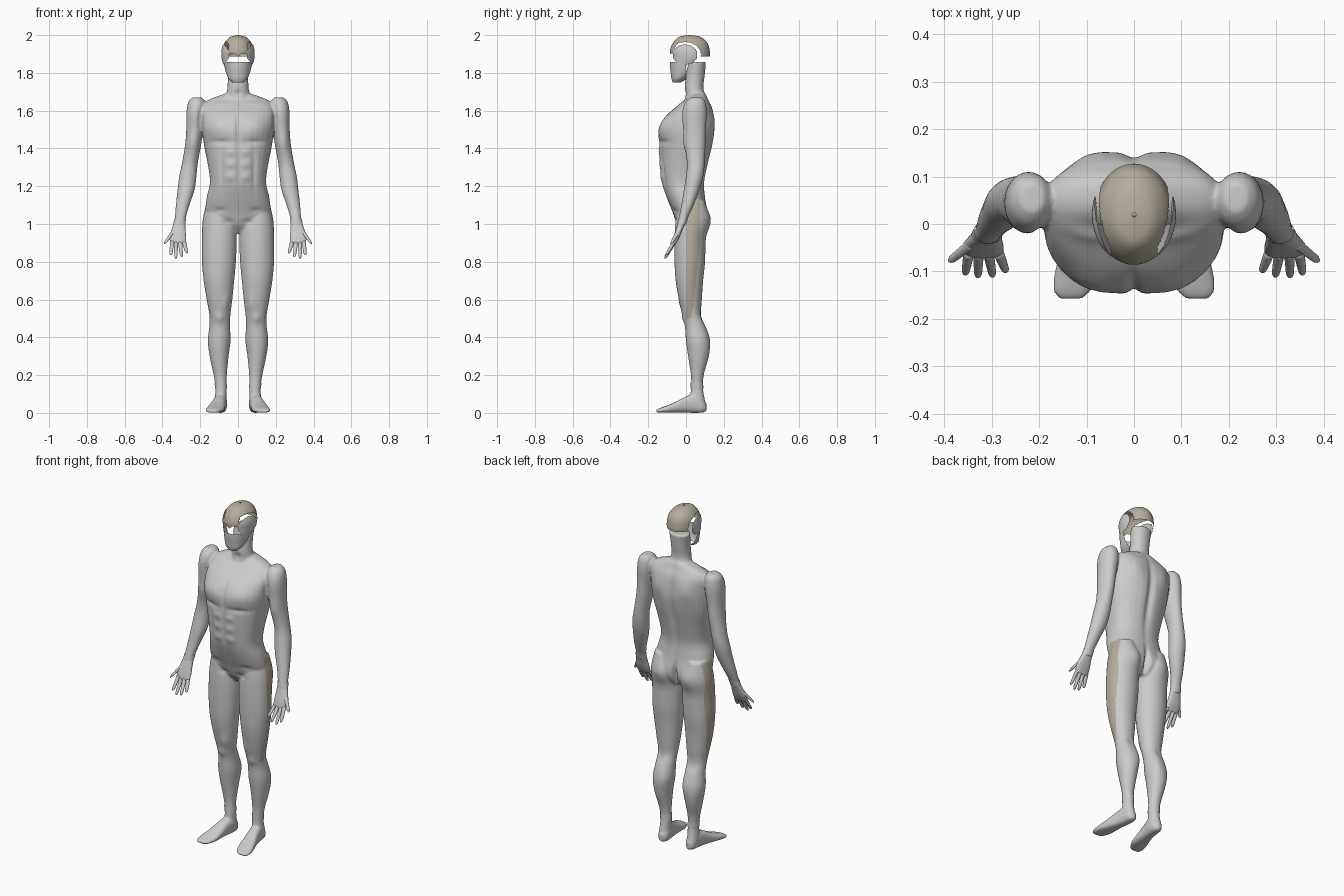
import bpy, bmesh, math


def spline(keys, steps):
    """Smooth Catmull-Rom rows through the key sections."""
    rows, last = [], len(keys) - 1
    for i in range(last):
        a, b, c, d = keys[max(i - 1, 0)], keys[i], keys[i + 1], keys[min(i + 2, last)]
        for k in range(steps):
            t = k / steps
            rows.append([q + .5 * t * (r - p + t * (2*p - 5*q + 4*r - s + t * (3*(q - r) + s - p)))
                         for p, q, r, s in zip(a, b, c, d)])
    return rows + [list(keys[-1])]


def loft(bm, keys, axis='z', n=2.0, side=1, sides=32, steps=5, cap=True):
    """Keys: position along axis, centre x, centre other, radius x, radius other."""
    rings = []
    for t, cx, co, rx, ro in spline(keys, steps):
        ring = []
        for j in range(sides):
            a = 2 * math.pi * (j + .5) / sides
            c, s = math.cos(a), math.sin(a)
            x = side * (cx + rx * math.copysign(abs(c) ** (2 / n), c))
            o = co + ro * math.copysign(abs(s) ** (2 / n), s)
            ring.append(bm.verts.new((x, o, t) if axis == 'z' else (x, t, o)))
        rings.append(ring)
    for r0, r1 in zip(rings, rings[1:]):
        for j in range(sides):
            k = (j + 1) % sides
            bm.faces.new((r0[j], r0[k], r1[k], r1[j]))
    if cap:
        bm.faces.new(rings[0])
        bm.faces.new(rings[-1])


def finish(bm, name, mat=None):
    bmesh.ops.recalc_face_normals(bm, faces=bm.faces)
    for f in bm.faces:
        f.smooth = True
    me = bpy.data.meshes.new(name)
    bm.to_mesh(me)
    bm.free()
    ob = bpy.data.objects.new(name, me)
    bpy.context.collection.objects.link(ob)
    if mat:
        me.materials.append(mat)
    return ob


tan = bpy.data.materials.new("tan_tendon")
tan.diffuse_color = (.47, .42, .34, 1)

# Body masses
torso = [(.95, 0, .035, .07, .045), (1.0, 0, .03, .14, .078), (1.06, 0, .022, .172, .092),
         (1.14, 0, 0, .166, .102), (1.22, 0, -.015, .149, .113), (1.32, 0, -.01, .16, .128),
         (1.42, 0, 0, .177, .142), (1.5, 0, .004, .19, .148), (1.57, 0, .02, .195, .127),
         (1.62, 0, .042, .19, .095), (1.655, 0, .055, .16, .065), (1.69, 0, .06, .07, .045)]
neck = [(1.6, 0, .05, .08, .07), (1.68, 0, .05, .066, .055), (1.72, 0, .043, .056, .05),
        (1.79, 0, .05, .055, .05), (1.858, 0, .06, .062, .046)]
leg = [(1.12, .105, .03, .06, .07), (1.02, .1, .033, .087, .088), (.92, .099, .022, .092, .083),
       (.8, .101, .02, .09, .081), (.7, .101, .018, .081, .073), (.6, .098, .023, .068, .061),
       (.52, .096, .031, .056, .05), (.46, .097, .049, .055, .055), (.38, .1, .063, .06, .063),
       (.3, .1, .066, .05, .055), (.2, .094, .06, .035, .034), (.13, .09, .058, .03, .032),
       (.06, .092, .06, .032, .042)]
foot = [(.108, .09, .03, .012, .02), (.09, .09, .036, .028, .034), (.05, .092, .05, .034, .05),
        (0, .1, .044, .036, .043), (-.05, .11, .031, .042, .03), (-.1, .12, .02, .047, .019),
        (-.14, .13, .013, .04, .012), (-.158, .134, .009, .024, .007)]
arm = [(1.67, .215, .055, .025, .03), (1.645, .218, .05, .045, .053), (1.59, .222, .045, .051, .065),
       (1.5, .23, .045, .044, .06), (1.42, .238, .048, .042, .055), (1.32, .255, .052, .042, .047),
       (1.25, .266, .045, .046, .046), (1.18, .275, .03, .045, .042), (1.1, .293, .008, .036, .033),
       (1.03, .306, -.015, .029, .024), (.99, .312, -.025, .03, .02)]
bm = bmesh.new()
loft(bm, torso, n=2.3)
loft(bm, neck)
for s in (1, -1):
    loft(bm, leg, side=s)
    loft(bm, foot, 'y', 2.6, s)
    loft(bm, arm, side=s)
ob = finish(bm, "body_source")
rm = ob.modifiers.new("fuse", 'REMESH')
rm.mode, rm.voxel_size = 'VOXEL', .006
sm = ob.modifiers.new("soften", 'SMOOTH')
sm.factor, sm.iterations = .5, 5
dg = bpy.context.evaluated_depsgraph_get()
fused = bpy.data.meshes.new_from_object(ob.evaluated_get(dg))
bpy.data.objects.remove(ob)

# Muscle relief: |x|, y, z, three radii, height
relief = [
    (.09, -.12, 1.52, .06, .07, .05, .009), (0, -.14, 1.5, .012, .05, .09, -.009),
    (.09, -.13, 1.435, .06, .06, .014, -.007), (0, -.14, 1.28, .009, .05, .13, -.006),
    (.085, -.13, 1.27, .012, .05, .12, -.006), (.16, .02, 1.43, .03, .07, .09, .005),
    (.08, .11, 1.02, .05, .05, .055, .012), (0, .12, 1.01, .014, .06, .07, -.028),
    (0, .14, 1.4, .022, .06, .22, -.016), (.09, .14, 1.55, .045, .04, .06, .009),
    (.1, -.04, 1.64, .06, .03, .012, .005), (.098, -.016, .5, .02, .02, .025, .006),
    (.07, -.02, .58, .02, .03, .04, .006), (.237, -.005, 1.43, .025, .03, .05, .006),
    (.07, .11, .39, .025, .04, .06, .006), (.1, .1, .5, .02, .03, .04, -.005),
    (.2, -.03, 1.56, .012, .05, .05, -.007), (0, -.02, 1.69, .014, .04, .02, -.008),
    (.1, -.08, 1.07, .03, .05, .015, -.006), (.05, -.07, 1.01, .03, .05, .015, -.006)]
relief += [(.04, -.14, z, .024, .05, .022, .006) for z in (1.38, 1.315, 1.25)]
bm = bmesh.new()
bm.from_mesh(fused)
bm.normal_update()
moves = []
for v in bm.verts:
    x, y, z = abs(v.co.x), v.co.y, v.co.z
    h = 0
    for cx, cy, cz, rx, ry, rz, amp in relief:
        if abs(z - cz) < 2 * rz:
            d = ((x - cx) / rx) ** 2 + ((y - cy) / ry) ** 2 + ((z - cz) / rz) ** 2
            h += amp * math.exp(-d) if d < 5 else 0
    moves.append((v, v.normal * h))
for v, m in moves:
    v.co += m
    v.co.z = max(v.co.z, 0)


# Outer thigh bands are cut out of the body as their own coloured part
def in_band(f):
    x, y, z = f.calc_center_median()
    return .5 < z < 1.12 and .11 < abs(x) < .205 and .002 < y < .03 + .045 * min(1, (z - .5) / .4)


band = bm.copy()
bmesh.ops.delete(bm, geom=[f for f in bm.faces if in_band(f)], context='FACES')
bmesh.ops.delete(band, geom=[f for f in band.faces if not in_band(f)], context='FACES')
finish(bm, "body")
finish(band, "outer_thigh_bands", tan)

# Hands with fingers and thumb
palm = [(1.015, .308, -.02, .028, .02), (.97, .315, -.036, .037, .018),
        (.93, .319, -.05, .044, .016), (.895, .317, -.063, .039, .01)]
digits = [((.286, -.06, .905), (.27, -.1, .845)), ((.307, -.06, .905), (.298, -.11, .825)),
          ((.328, -.06, .905), (.329, -.111, .818)), ((.348, -.06, .91), (.356, -.105, .835)),
          ((.34, -.04, .965), (.389, -.078, .895))]
for s, name in ((1, "left_hand"), (-1, "right_hand")):
    bm = bmesh.new()
    loft(bm, palm, n=2.4, side=s)
    for a, b in digits:
        keys = []
        for t, r in ((0, .0115), (.35, .0105), (.6, .0095), (.88, .008), (1, .003)):
            x, y, z = [p + (q - p) * t for p, q in zip(a, b)]
            keys.append((z, x, y, r, r))
        loft(bm, keys, side=s, sides=14, steps=3)
    finish(bm, name)

# Wrist and ankle straps
for s, name in ((1, "left"), (-1, "right")):
    bm = bmesh.new()
    loft(bm, [(1.03, .306, -.015, .031, .026), (1.0, .311, -.023, .032, .023)], side=s, cap=False)
    finish(bm, name + "_wrist_strap")
    bm = bmesh.new()
    loft(bm, [(.16, .092, .058, .032, .033), (.13, .09, .058, .032, .034)], side=s, cap=False)
    finish(bm, name + "_ankle_strap")

# Head shells: scalp cap, temples and lower face, cut from one head form
head = [(2.0, 0, .02, .004, .005), (1.99, 0, .02, .042, .058), (1.96, 0, .022, .071, .09),
        (1.92, 0, .02, .083, .105), (1.88, 0, .02, .083, .104), (1.84, 0, .005, .074, .09),
        (1.8, 0, -.015, .063, .066), (1.77, 0, -.035, .05, .042), (1.75, 0, -.048, .03, .022)]


def oval(c, ry, rz):
    return ((c.y + .005) / ry) ** 2 + ((c.z - 1.897) / rz) ** 2


def scalp(c):
    brow = 1.887 + .018 * math.sin(min(abs(c.x) / .06, 1) * math.pi)
    return c.z > (brow if c.y < 0 else 1.885) and (abs(c.x) < .05 or oval(c, .085, .065) > 1)


def temple(c):
    return abs(c.x) > .045 and oval(c, .066, .053) < 1


def face(c):
    return c.z < 1.857 and c.y < .0


for name, keep, mat in (("scalp_cap", scalp, tan), ("temples", temple, None),
                        ("lower_face", face, None)):
    bm = bmesh.new()
    loft(bm, head, sides=128, steps=12, cap=False)
    bmesh.ops.delete(bm, geom=[f for f in bm.faces if not keep(f.calc_center_median())],
                     context='FACES')
    if name == "temples":
        for v in bm.verts:
            v.co.x *= 1.05
    finish(bm, name, mat)
